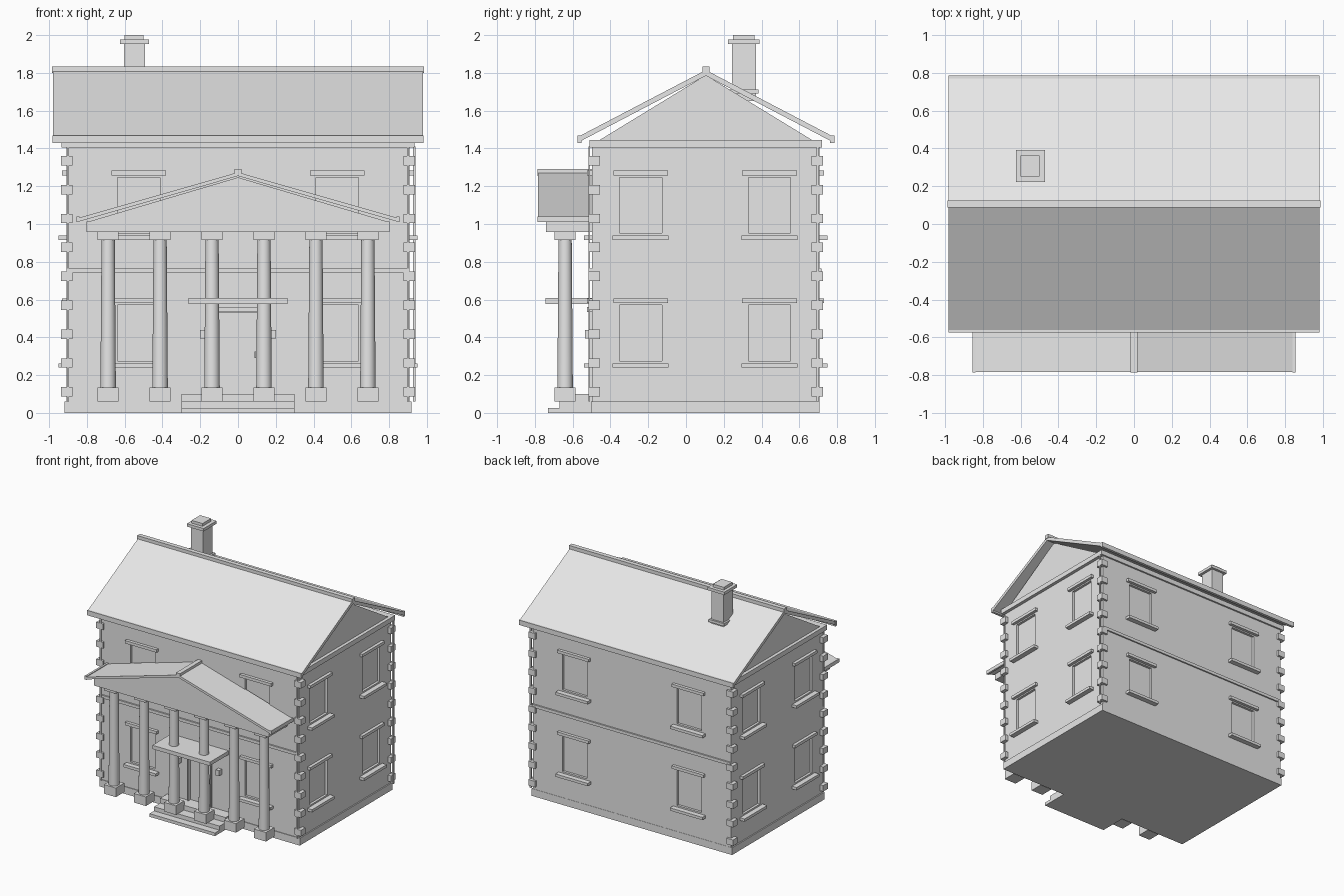
import bpy, bmesh, math
from mathutils import Vector

cube = bpy.data.objects.get("Cube")
if cube:
    bpy.data.objects.remove(cube, do_unlink=True)

stone = bpy.data.materials.new("light_grey_stone")
stone.use_nodes = True
GREY = (0.8, 0.8, 0.8, 1)
stone.diffuse_color = GREY
stone.node_tree.nodes["Principled BSDF"].inputs["Base Color"].default_value = GREY


def finish(name, bm):
    bmesh.ops.recalc_face_normals(bm, faces=bm.faces)
    mesh = bpy.data.meshes.new(name)
    bm.to_mesh(mesh)
    bm.free()
    mesh.materials.append(stone)
    ob = bpy.data.objects.new(name, mesh)
    bpy.context.collection.objects.link(ob)
    return ob


def add_box(bm, x, y, z):
    made = bmesh.ops.create_cube(bm, size=1)["verts"]
    for v in made:
        v.co = Vector([(a + b) / 2 + c * (b - a) for c, (a, b) in zip(v.co, (x, y, z))])


def boxes(name, items):
    bm = bmesh.new()
    for item in items:
        add_box(bm, *item)
    return finish(name, bm)


def prism(name, profile, lo, hi, axis):
    """Extrude a (side, height) profile along the x or y axis."""
    place = (lambda a, z, t: (t, a, z)) if axis == "x" else (lambda a, z, t: (a, t, z))
    bm = bmesh.new()
    face = bm.faces.new([bm.verts.new(place(a, z, lo)) for a, z in profile])
    new = bmesh.ops.extrude_face_region(bm, geom=[face])["geom"]
    for v in new:
        if isinstance(v, bmesh.types.BMVert):
            v.co["xyz".index(axis)] = hi
    return finish(name, bm)


def pitched_roof(name, mid, half, eave, top, thick, lo, hi, axis):
    """Two thin sloping slabs with a common ridge."""
    prism(name, [(mid - half, eave), (mid, top), (mid + half, eave),
                 (mid + half, eave - thick), (mid, top - thick),
                 (mid - half, eave - thick)], lo, hi, axis)


# Main dimensions
WX, Y0, Y1 = 0.908, -0.498, 0.706
RIDGE = 0.105

# Wall openings: (wall, centre along the wall)
spots = [("front", s * 0.525) for s in (-1, 1)] + [("back", s * 0.525) for s in (-1, 1)]
spots += [(w, c) for w in ("left", "right") for c in (-0.24, 0.442)]


def on_wall(wall, centre, half, inner, outer, z):
    """Box range on a wall, from inner to outer distance off its face."""
    run = (centre - half, centre + half)
    if wall == "front":
        return run, (Y0 - outer, Y0 - inner), z
    if wall == "back":
        return run, (Y1 + inner, Y1 + outer), z
    if wall == "left":
        return (WX + inner, WX + outer), run, z
    return (-WX - outer, -WX - inner), run, z


holes, sills, lintels = [], [], []
for wall, c in spots:
    for z in (0.275, 0.952):
        holes.append(on_wall(wall, c, 0.112, -0.02, 0.03, (z, z + 0.295)))
        lintels.append(on_wall(wall, c, 0.145, -0.005, 0.025, (z + 0.306, z + 0.33)))
        sills.append(on_wall(wall, c, 0.148, -0.005, 0.042, (z - 0.036, z - 0.013)))
holes.append(on_wall("front", 0, 0.1, -0.02, 0.03, (0.1, 0.53)))

# Walls with recessed windows and doorway
walls = boxes("walls", [((-WX, WX), (Y0, Y1), (0.05, 1.42))])
cutter = boxes("opening_cutter", holes)
cutter.hide_render = True
mod = walls.modifiers.new("openings", "BOOLEAN")
mod.object = cutter
mod.solver = "EXACT"
bpy.context.view_layer.objects.active = walls
bpy.ops.object.modifier_apply(modifier=mod.name)
bpy.data.objects.remove(cutter, do_unlink=True)

boxes("window_sills", sills)
boxes("window_lintels", lintels)
boxes("plinth", [((-0.918, 0.918), (Y0 - 0.005, Y1 + 0.002), (0, 0.06))])
boxes("wall_cornice", [((-0.935, 0.935), (-0.512, 0.72), (1.405, 1.445))])
boxes("belt_courses", [on_wall(w, 0, WX, -0.005, 0.012, (0.74, 0.765))
                       for w in ("front", "back")])

# Corner blocks and the slim strips beside them
corners = [(sx, y) for sx in (-1, 1) for y in (Y0, Y1)]
quoins = []
for sx, y in corners:
    inward = 1 if y < 0 else -1
    ys = sorted((y - inward * 0.018, y + inward * 0.042))
    xs = sorted((sx * 0.877, sx * 0.938))
    quoins += [(xs, ys, (0.086 + i * 0.153, 0.136 + i * 0.153)) for i in range(9)]
boxes("corner_blocks", quoins)
boxes("corner_strips",
      [((s * 0.9 - 0.006, s * 0.9 + 0.006), (-0.516, -0.507), (0.06, 1.41)) for s in (-1, 1)]
      + [((0.927, 0.94), (0.69, 0.703), (0.06, 1.41))])

# Main roof
prism("gable_walls", [(-0.465, 1.44), (RIDGE, 1.788), (0.675, 1.44)], -WX, WX, "x")
pitched_roof("main_roof", RIDGE, 0.67, 1.465, 1.815, 0.03, -0.98, 0.98, "x")
boxes("main_ridge_cap", [((-0.985, 0.985), (0.088, 0.125), (1.8, 1.833))])
boxes("main_eaves", [((-0.982, 0.982), ys, (1.428, 1.468))
                     for ys in ((-0.575, -0.553), (0.763, 0.785))])

# Chimney
boxes("chimney", [((-0.603, -0.492), (0.243, 0.37), (1.65, 1.96)),
                  ((-0.624, -0.47), (0.222, 0.39), (1.953, 1.977)),
                  ((-0.6, -0.5), (0.25, 0.362), (1.97, 2.0)),
                  ((-0.618, -0.477), (0.228, 0.385), (1.69, 1.712))])

# Portico roof
boxes("portico_beam", [((-0.802, 0.802), (-0.742, -0.49), (0.958, 1.012))])
prism("portico_pediment", [(-0.8, 1.01), (0, 1.247), (0.8, 1.01)], -0.742, -0.49, "y")
pitched_roof("portico_roof", 0, 0.845, 1.032, 1.274, 0.02, -0.783, -0.49, "y")
boxes("portico_ridge_cap", [((-0.018, 0.018), (-0.785, -0.49), (1.255, 1.29))])
boxes("portico_eaves", [((min(s * 0.855, s * 0.838), max(s * 0.855, s * 0.838)),
                         (-0.785, -0.49), (1.01, 1.04)) for s in (-1, 1)])

# Columns
CY = -0.64
for i in range(6):
    cx = (i - 2.5) * 0.275
    bm = bmesh.new()
    bmesh.ops.create_cone(bm, cap_ends=True, segments=32, radius1=0.041,
                          radius2=0.035, depth=0.79)
    bmesh.ops.translate(bm, verts=bm.verts, vec=(cx, CY, 0.525))
    shaft = finish("column_shaft", bm)
    bpy.ops.object.select_all(action="DESELECT")
    shaft.select_set(True)
    bpy.context.view_layer.objects.active = shaft
    bpy.ops.object.shade_smooth_by_angle(angle=math.radians(30))
    square = ((cx - 0.055, cx + 0.055), (CY - 0.055, CY + 0.055))
    boxes("column_base", [(*square, (0.06, 0.135))])
    boxes("column_capital", [(*square, (0.915, 0.96))])

# Entrance
boxes("front_steps", [((-0.3, 0.3), (-0.73, -0.49), (0, 0.026)),
                      ((-0.3, 0.3), (-0.67, -0.49), (0.02, 0.06)),
                      ((-0.3, 0.3), (-0.59, -0.49), (0.05, 0.1))])
boxes("door_canopy", [((-0.263, 0.263), (-0.745, -0.49), (0.577, 0.608))])
boxes("door_frame", [((-0.122, 0.122), (-0.525, -0.49), (0.535, 0.56)),
                     ((-0.112, -0.1), (-0.51, -0.49), (0.1, 0.54)),
                     ((0.1, 0.112), (-0.51, -0.49), (0.1, 0.54))])
boxes("door_handle", [((0.088, 0.096), (-0.51, -0.475), (0.29, 0.325))])
boxes("wall_lanterns", [((s * 0.185 - 0.015, s * 0.185 + 0.015), (-0.535, -0.49),
                         (0.395, 0.44)) for s in (-1, 1)])
